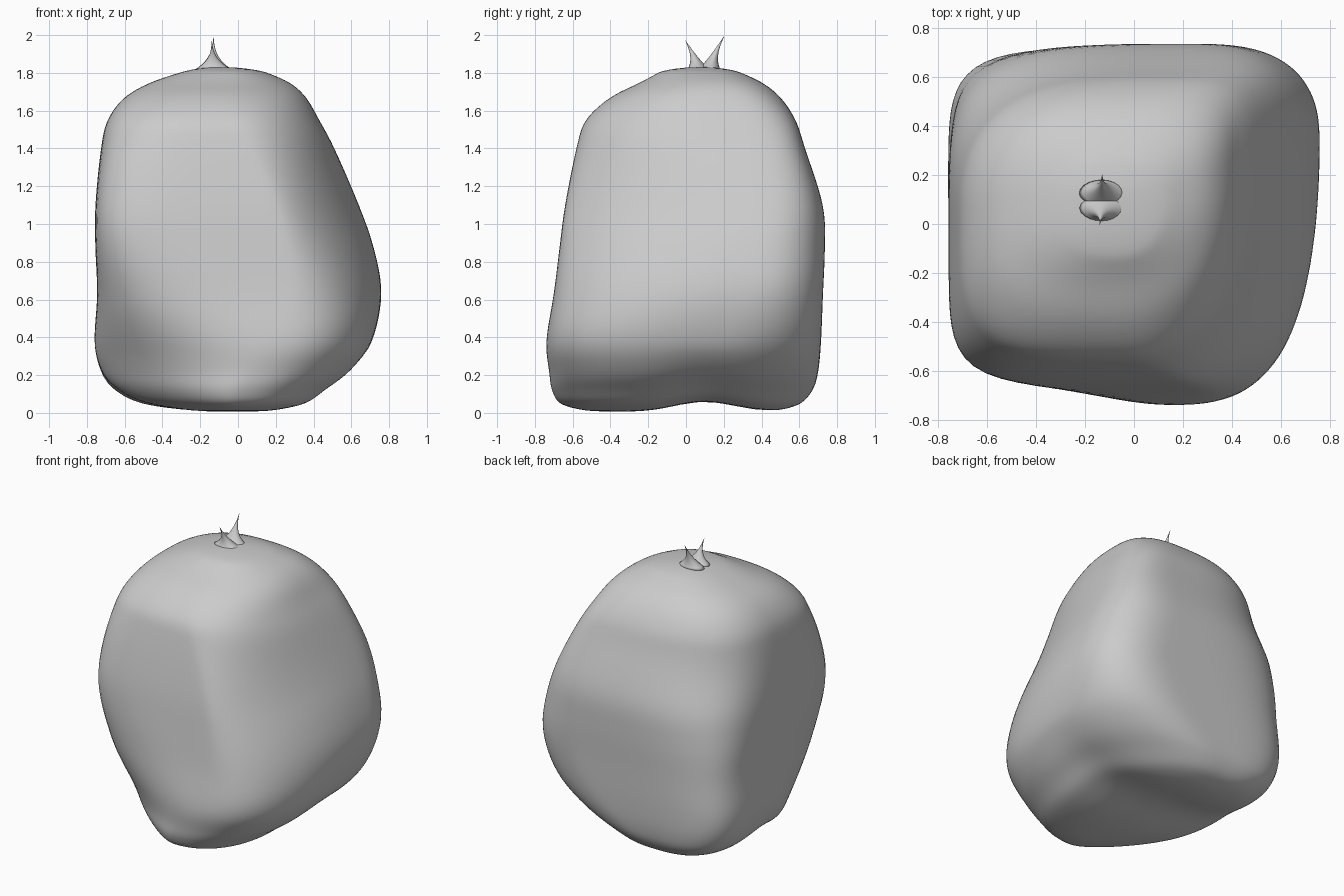
import bpy, bmesh, math

if "Cube" in bpy.data.objects:
    bpy.data.objects.remove(bpy.data.objects["Cube"])

SEG = 128

# body outline by height: z, x min, x max, y min, y max
OUTLINE = [
    (0.010, -0.35, 0.20, -0.52, 0.48),
    (0.045, -0.55, 0.36, -0.66, 0.60),
    (0.12, -0.67, 0.47, -0.71, 0.67),
    (0.22, -0.73, 0.60, -0.725, 0.70),
    (0.38, -0.76, 0.71, -0.74, 0.715),
    (0.63, -0.745, 0.76, -0.70, 0.725),
    (0.87, -0.755, 0.72, -0.67, 0.735),
    (1.10, -0.755, 0.64, -0.64, 0.725),
    (1.40, -0.725, 0.51, -0.58, 0.63),
    (1.55, -0.69, 0.43, -0.53, 0.58),
    (1.67, -0.60, 0.36, -0.40, 0.50),
    (1.75, -0.46, 0.27, -0.24, 0.40),
    (1.81, -0.28, 0.13, -0.13, 0.27),
]

# section character: z, where the right/back/left/front extremes sit (0-1),
# squareness of the back-right, back-left, front-left, front-right corners
CORNERS = [
    (0.00, .42, .42, .50, .55, 1.9, 3.0, 1.3, 2.3),
    (0.20, .50, .50, .55, .58, 2.6, 5.0, 1.55, 2.6),
    (0.40, .62, .60, .58, .64, 3.0, 5.5, 2.1, 2.8),
    (0.65, .74, .72, .55, .67, 2.4, 5.5, 4.0, 2.2),
    (1.00, .75, .70, .50, .68, 2.5, 3.8, 7.0, 1.75),
    (1.25, .73, .68, .50, .66, 3.4, 2.8, 6.0, 1.8),
    (1.50, .65, .65, .50, .60, 4.4, 2.7, 3.7, 2.1),
    (1.83, .60, .50, .50, .50, 2.4, 2.4, 2.4, 2.2),
]


def catmull(rows, steps):
    out = []
    for i in range(len(rows) - 1):
        quad = [rows[max(0, min(len(rows) - 1, i + k))] for k in (-1, 0, 1, 2)]
        for s in range(steps):
            t = s / steps
            out.append([0.5 * (2 * b + (c - a) * t + (2 * a - 5 * b + 4 * c - d) * t * t
                               + (3 * b - a - 3 * c + d) * t ** 3)
                        for a, b, c, d in zip(*quad)])
    return out + [list(rows[-1])]


def corners_raw(z):
    for a, b in zip(CORNERS, CORNERS[1:]):
        if z <= b[0]:
            t = max(0.0, (z - a[0]) / (b[0] - a[0]))
            return [p + (q - p) * t for p, q in zip(a[1:], b[1:])]
    return list(CORNERS[-1][1:])


def corners_at(z):
    """Corner settings averaged over a small height window, to avoid kinks."""
    samples = [corners_raw(z + k * 0.025) for k in range(-4, 5)]
    return [sum(c) / len(c) for c in zip(*samples)]


def section(z, x0, x1, y0, y1):
    """Four superellipse quarters joined at the side extremes."""
    fr, fb, fl, ff, *power = corners_at(z)
    yr, yl = y0 + fr * (y1 - y0), y0 + fl * (y1 - y0)
    xb, xf = x0 + fb * (x1 - x0), x0 + ff * (x1 - x0)
    quarters = [(xb, yr, x1, y1), (xb, yl, x0, y1), (xf, yl, x0, y0), (xf, yr, x1, y0)]
    ring, n = [], SEG // 4
    for q, (cx, cy, ex, ey) in enumerate(quarters):
        for k in range(n):
            a = (k if q % 2 == 0 else n - k) / n * math.pi / 2
            c, s, p = max(0, math.cos(a)), math.sin(a), power[q]
            r = (c ** p + s ** p) ** (-1 / p)
            ring.append((cx + (ex - cx) * c * r, cy + (ey - cy) * s * r, z))
    return ring


def loft(name, rings, bottom, top, smooth=0):
    bm = bmesh.new()
    loops = [[bm.verts.new(p) for p in ring] for ring in rings]
    n = len(loops[0])
    for lo, hi in zip(loops, loops[1:]):
        for i in range(n):
            j = (i + 1) % n
            bm.faces.new((lo[i], lo[j], hi[j], hi[i]))
    b, t = bm.verts.new(bottom), bm.verts.new(top)
    for i in range(n):
        j = (i + 1) % n
        bm.faces.new((loops[0][j], loops[0][i], b))
        bm.faces.new((loops[-1][i], loops[-1][j], t))
    for _ in range(smooth):
        bmesh.ops.smooth_vert(bm, verts=bm.verts, factor=0.5,
                              use_axis_x=True, use_axis_y=True, use_axis_z=True)
    bmesh.ops.recalc_face_normals(bm, faces=bm.faces)
    me = bpy.data.meshes.new(name)
    bm.to_mesh(me)
    bm.free()
    for p in me.polygons:
        p.use_smooth = True
    ob = bpy.data.objects.new(name, me)
    bpy.context.collection.objects.link(ob)
    return ob


# lumpy body, closed over the crown and under the base by shrinking rings
rows = catmull(OUTLINE, 6)
rings = [section(*r) for r in rows]


def shrink(ring, centre, t, z):
    return [(centre[0] + (x - centre[0]) * t, centre[1] + (y - centre[1]) * t, z)
            for x, y, _ in ring]


under = [shrink(rings[0], (-0.08, -0.03), t, 0.005) for t in (.2, .4, .6, .8)]
over = [shrink(rings[-1], (-0.1, 0.08), t, 1.832 - 0.022 * t * t) for t in (.8, .6, .4, .2)]
body = loft("body", under + rings + over, (-0.08, -0.03, 0.005), (-0.1, 0.08, 1.832), 4)

# shallow hollow across the underside
for v in body.data.vertices:
    x, y, z = v.co
    v.co.z += 0.055 * math.exp(-((y - 0.1) / 0.22) ** 2) * max(0, 1 - z / 0.35)


# two curved spikes of the crown
def spike(name, base, tip):
    rings = []
    for i in range(14):
        t = i / 14
        cx = base[0] + (tip[0] - base[0]) * t
        cy = base[1] + (tip[1] - base[1]) * t ** 1.3
        cz = base[2] + (tip[2] - base[2]) * t
        rx = 0.08 * (1 - t) ** 3.2 + 0.014 * (1 - t)
        ry = 0.035 * (1 - t) ** 3 + 0.022 * (1 - t)
        rings.append([(cx + rx * math.cos(a), cy + ry * math.sin(a), cz)
                      for a in (2 * math.pi * k / 20 for k in range(20))])
    loft(name, rings, base, tip)


spike("front_spike", (-0.13, 0.065, 1.82), (-0.14, -0.005, 1.975))
spike("back_spike", (-0.13, 0.125, 1.82), (-0.13, 0.205, 2.0))
